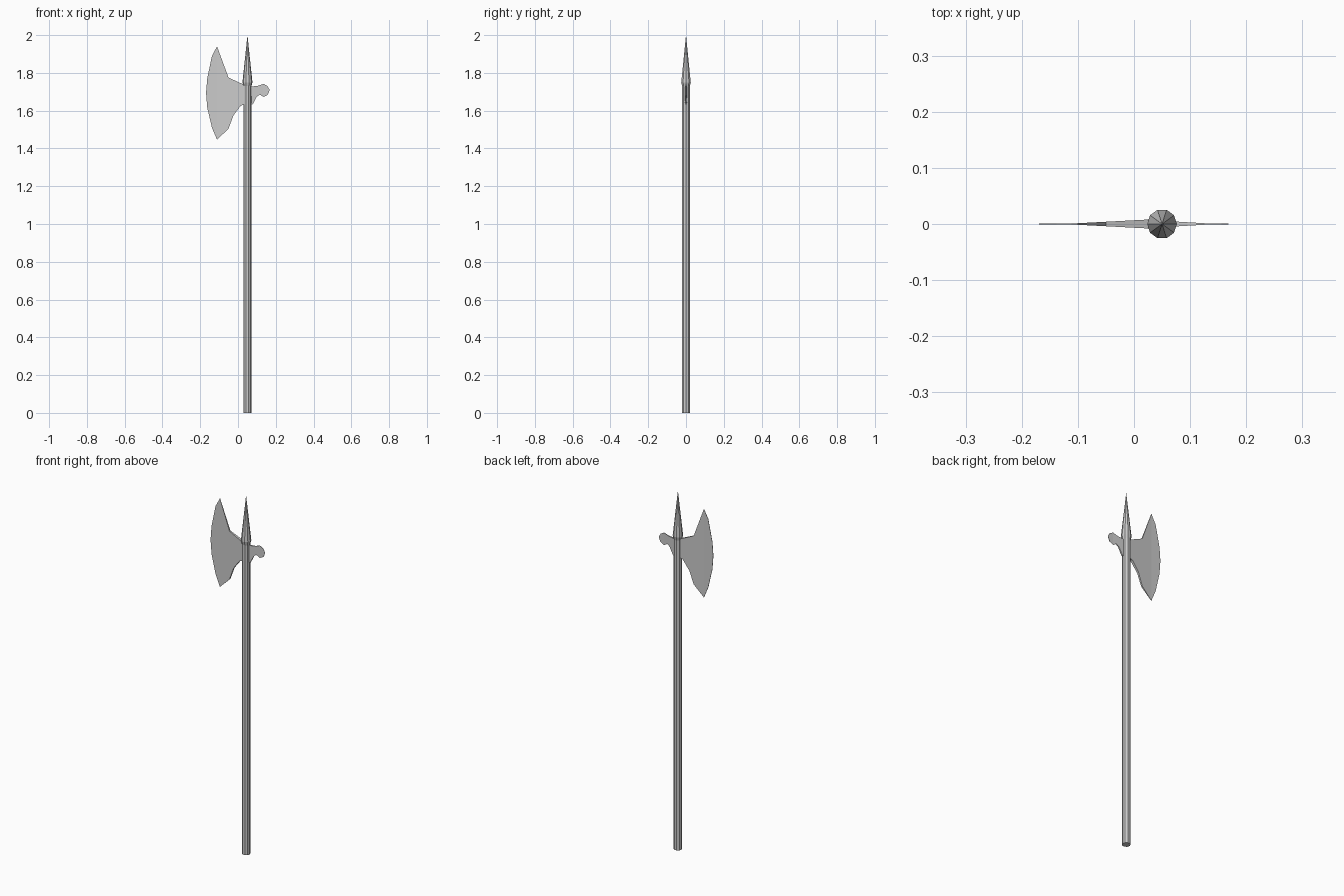
import bpy, bmesh
from math import cos, sin, pi

if "Cube" in bpy.data.objects:
    bpy.data.objects.remove(bpy.data.objects["Cube"])

CX = 0.05      # shaft axis
SIDES = 10


def finish(bm, name):
    bmesh.ops.recalc_face_normals(bm, faces=bm.faces)
    me = bpy.data.meshes.new(name)
    bm.to_mesh(me)
    bm.free()
    ob = bpy.data.objects.new(name, me)
    bpy.context.collection.objects.link(ob)
    return ob


def lathe(name, rings):
    """Flat-sided solid through (radius, z) rings; radius 0 is a point."""
    bm = bmesh.new()
    loops = []
    for r, z in rings:
        n = SIDES if r else 1
        loops.append([bm.verts.new((CX + r * cos(2 * pi * i / SIDES),
                                    r * sin(2 * pi * i / SIDES), z)) for i in range(n)])
    for a, b in zip(loops, loops[1:]):
        for i in range(SIDES):
            j = (i + 1) % SIDES
            quad = [a[i], a[j]] + ([b[j], b[i]] if len(b) > 1 else [b[0]])
            bm.faces.new(quad)
    for l in (loops[0], loops[-1]):
        if len(l) > 1:
            bm.faces.new(l)
    return finish(bm, name)


def plate(name, outline, x_root, h_root, x_thin, h_thin):
    """Outline in xz, tapering from half-thickness h_root to h_thin."""
    bm = bmesh.new()
    bm.faces.new([bm.verts.new((x, 0, z)) for x, z in outline])
    bmesh.ops.bisect_plane(bm, geom=bm.verts[:] + bm.edges[:] + bm.faces[:],
                           plane_co=(x_thin, 0, 0), plane_no=(1, 0, 0), dist=0.0005)

    def half(x):
        t = min(max((x - x_root) / (x_thin - x_root), 0), 1)
        return h_root + (h_thin - h_root) * t

    front = bm.verts[:]
    front_faces = bm.faces[:]
    res = bmesh.ops.extrude_face_region(bm, geom=front_faces, use_keep_orig=True)
    back = [v for v in res["geom"] if isinstance(v, bmesh.types.BMVert)]
    for v in front:
        v.co.y = -half(v.co.x)
    for v in back:
        v.co.y = half(v.co.x)
    return finish(bm, name)


# Pole and top spike
lathe("shaft", [(0.0215, 0), (0.0215, 1.75)])
lathe("spike", [(0.0215, 1.73), (0.0265, 1.75), (0, 2.0)])

# Axe blade
plate("axe_blade", [
    (0.045, 1.735), (0.026, 1.74), (-0.05, 1.775), (-0.111, 1.94), (-0.138, 1.89),
    (-0.163, 1.77), (-0.169, 1.695), (-0.163, 1.617), (-0.138, 1.51), (-0.111, 1.446),
    (-0.05, 1.505), (-0.024, 1.575), (0.015, 1.627), (0.045, 1.637)],
    0.026, 0.008, -0.111, 0.0008)

# Rear hook
plate("rear_hook", [
    (0.055, 1.73), (0.075, 1.728), (0.107, 1.732), (0.135, 1.742), (0.156, 1.731),
    (0.168, 1.709), (0.157, 1.684), (0.135, 1.673), (0.115, 1.685), (0.1, 1.675),
    (0.077, 1.632), (0.055, 1.632)],
    0.072, 0.0045, 0.135, 0.0008)
